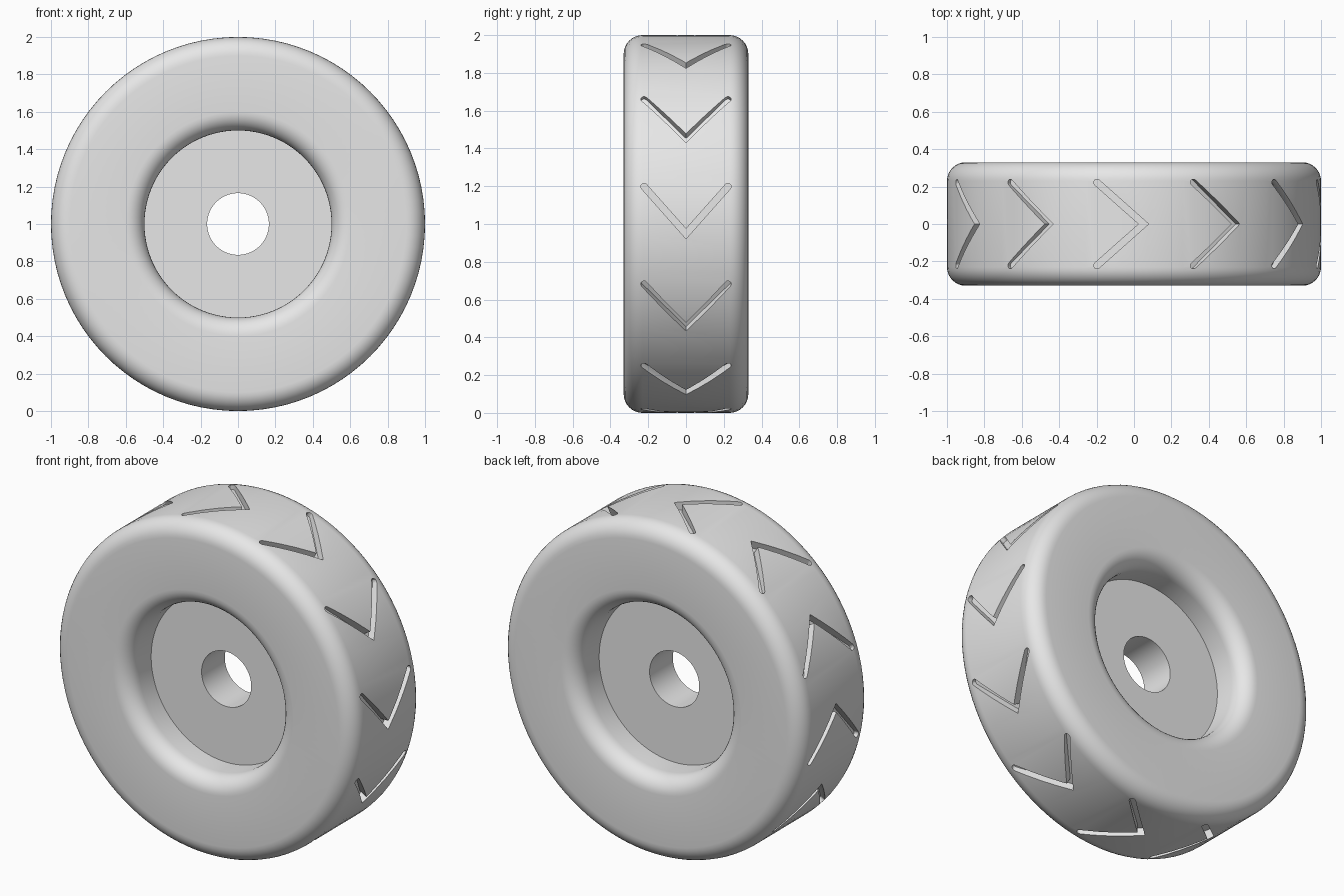
import bpy, bmesh
from math import sin, cos, pi, radians, hypot
from mathutils import Matrix, Vector

cube = bpy.data.objects.get("Cube")
if cube:
    bpy.data.objects.remove(cube, do_unlink=True)

# Main sizes
RADIUS, HALF_WIDTH, FILLET = 1.0, 0.33, 0.1
RECESS_R, HUB_HALF, BORE_R = 0.5, 0.11, 0.165
SEGMENTS, GROOVES, FLOOR = 96, 12, 0.95
CENTRE = Vector((0, 0, RADIUS))

grey = bpy.data.materials.new("light grey")
grey.use_nodes = True
colour = (0.8, 0.8, 0.8, 1)
grey.diffuse_color = colour
grey.node_tree.nodes["Principled BSDF"].inputs["Base Color"].default_value = colour


def arc(cx, cy, r, start, end, steps=8):
    """Points of an arc, angles in degrees."""
    angles = [radians(start + (end - start) * i / steps) for i in range(steps + 1)]
    return [(cx + r * cos(a), cy + r * sin(a)) for a in angles]


def finish(bm, name):
    bmesh.ops.recalc_face_normals(bm, faces=bm.faces)
    mesh = bpy.data.meshes.new(name)
    bm.to_mesh(mesh)
    bm.free()
    mesh.materials.append(grey)
    obj = bpy.data.objects.new(name, mesh)
    bpy.context.collection.objects.link(obj)
    return obj


def revolve(name, profile):
    """Closed (radius, y) profile turned about the axle."""
    bm = bmesh.new()
    rings = []
    for i in range(SEGMENTS):
        a = 2 * pi * i / SEGMENTS
        rings.append([bm.verts.new(CENTRE + Vector((r * cos(a), y, r * sin(a))))
                      for r, y in profile])
    for i, ring in enumerate(rings):
        nxt = rings[(i + 1) % SEGMENTS]
        for j in range(len(profile)):
            k = (j + 1) % len(profile)
            bm.faces.new((ring[j], ring[k], nxt[k], nxt[j]))
    return finish(bm, name)


# Wheel section: bore, hub face, recess wall, rounded lip, side, rounded shoulder
edge = HALF_WIDTH - FILLET
half = [(BORE_R, HUB_HALF), (RECESS_R, HUB_HALF)]
half += arc(RECESS_R + FILLET, edge, FILLET, 180, 90)
half += arc(RADIUS - FILLET, edge, FILLET, 90, 0)
wheel = revolve("wheel", half + [(r, -y) for r, y in reversed(half)])

# Chevron outline in (y, tangent) with rounded arm ends
tip, end, w = Vector((0, -0.052)), Vector((0.222, 0.198)), 0.0175
arm = end - tip
slope = arm.angle_signed(Vector((1, 0))) * 180 / pi
rise = w * hypot(arm.x, arm.y) / arm.x
right_end = arc(end.x, end.y, w, slope - 90, slope + 90, 6)
outline = [(0, tip.y - rise)] + right_end + [(0, tip.y + rise)]
outline += [(-y, t) for y, t in reversed(right_end)]

# One cutter holding every tread groove
bm = bmesh.new()
for i in range(GROOVES):
    turn = Matrix.Rotation(2 * pi * i / GROOVES, 4, 'Y')
    low, high = [[bm.verts.new(CENTRE + turn @ Vector((x, y, t))) for y, t in outline]
                 for x in (FLOOR, RADIUS + 0.06)]
    bm.faces.new(low)
    bm.faces.new(high)
    for j in range(len(outline)):
        k = (j + 1) % len(outline)
        bm.faces.new((low[j], low[k], high[k], high[j]))
cutter = finish(bm, "groove_cutter")
cutter.hide_render = True

# Cut the grooves, then shade
bpy.ops.object.select_all(action='DESELECT')
bpy.context.view_layer.objects.active = wheel
wheel.select_set(True)
cut = wheel.modifiers.new("tread_grooves", 'BOOLEAN')
cut.operation, cut.solver, cut.object = 'DIFFERENCE', 'EXACT', cutter
bpy.ops.object.modifier_apply(modifier=cut.name)
bpy.data.objects.remove(cutter, do_unlink=True)
bpy.ops.object.shade_smooth_by_angle(angle=radians(30))
